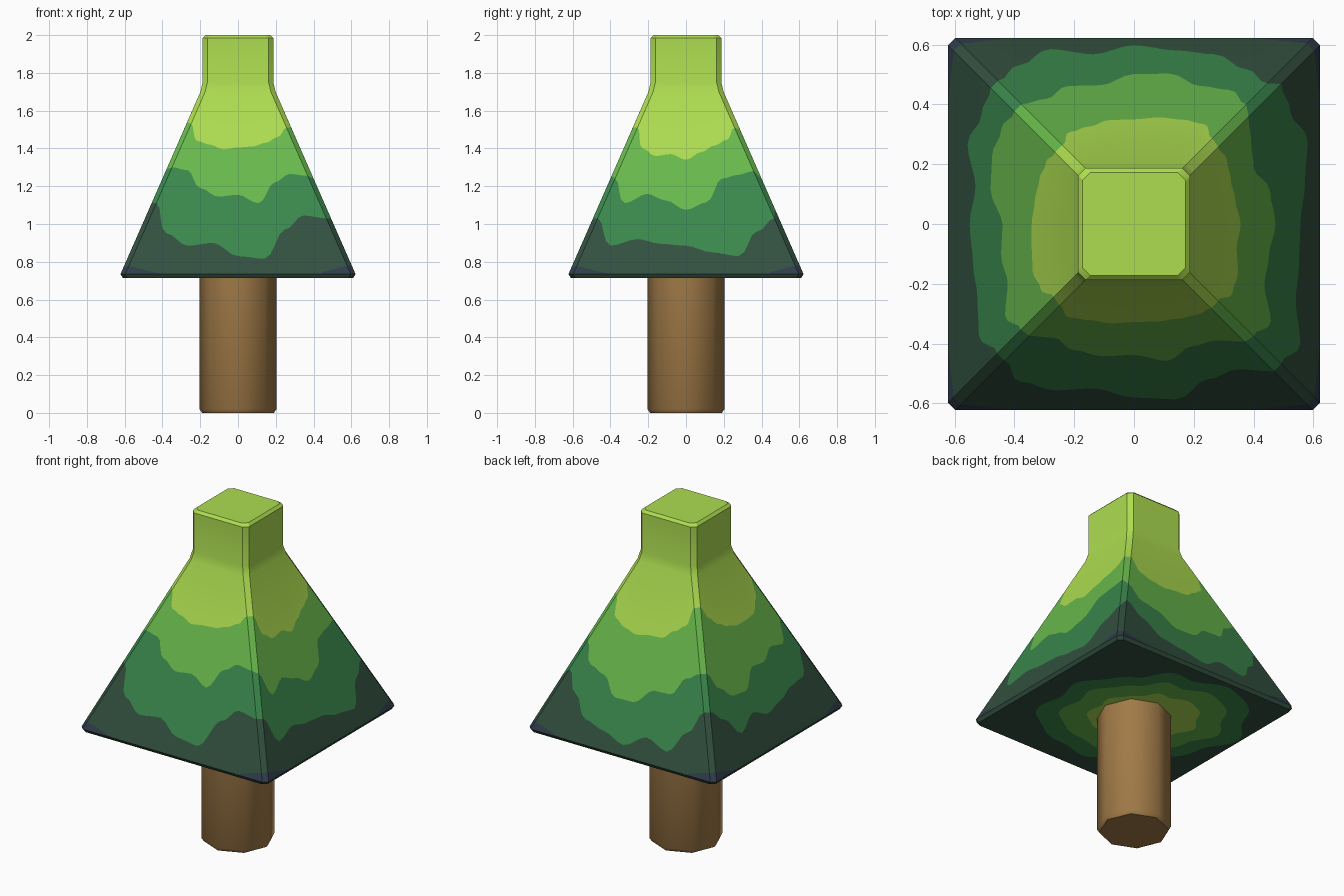
import bpy, bmesh, math

if "Cube" in bpy.data.objects:
    bpy.data.objects.remove(bpy.data.objects["Cube"])


def material(name, hexcode):
    def lin(c):
        return c / 12.92 if c <= 0.04045 else ((c + 0.055) / 1.055) ** 2.4
    m = bpy.data.materials.new(name)
    m.diffuse_color = [lin(int(hexcode[i:i + 2], 16) / 255) for i in (0, 2, 4)] + [1]
    m.use_nodes = True
    m.node_tree.nodes["Principled BSDF"].inputs["Base Color"].default_value = m.diffuse_color
    return m


def make_object(name, bm, mats, angle):
    bmesh.ops.recalc_face_normals(bm, faces=bm.faces)
    me = bpy.data.meshes.new(name)
    bm.to_mesh(me)
    bm.free()
    for m in mats:
        me.materials.append(m)
    ob = bpy.data.objects.new(name, me)
    bpy.context.collection.objects.link(ob)
    bpy.ops.object.select_all(action='DESELECT')
    ob.select_set(True)
    bpy.context.view_layer.objects.active = ob
    bpy.ops.object.shade_smooth_by_angle(angle=math.radians(angle))
    return ob


def loft(bm, rows, colour):
    """Skin closed loops of points; colour(row, column) gives the material."""
    loops = [[bm.verts.new(p) for p in row] for row in rows]
    n = len(loops[0])
    for r, (a, b) in enumerate(zip(loops, loops[1:])):
        for i in range(n):
            j = (i + 1) % n
            bm.faces.new((a[i], a[j], b[j], b[i])).material_index = colour(r, i)
    bm.faces.new(loops[0][::-1])
    bm.faces.new(loops[-1])


# Trunk: octagonal post with a small chamfer at the foot
bm = bmesh.new()
loft(bm, [[(r * math.cos(k * math.pi / 4), r * math.sin(k * math.pi / 4), z) for k in range(8)]
          for r, z in ((0.19, 0), (0.203, 0.02), (0.203, 0.73))], lambda r, i: 0)
make_object("trunk", bm, [material("bark brown", "A07A47")], 50)

# Foliage: chamfered square pyramid with a neck, cut along wavy colour borders
LIME, MID, GREEN, SLATE, NAVY = range(5)
leaf_mats = [material("lime green", "ADDD50"), material("leaf green", "68B94C"),
             material("forest green", "3A874C"), material("dark slate green", "32503F"),
             material("shadow navy", "303D4C")]

# Border heights along each side, corner to corner: front, right, back, left
green_edge = [[1.11, .95, .885, .90, .83, .816, .97, 1.045, 1.03],
              [1.03, .885, .92, .895, .885, .85, .83, .96, 1.03],
              [1.08, .97, .86, .83, .79, .86, .82, .94, 1.06],
              [1.06, .99, .884, .945, .90, .925, .96, .97, 1.11]]
mid_edge = [[1.30, 1.285, 1.19, 1.145, 1.155, 1.11, 1.22, 1.265, 1.255],
            [1.24, 1.11, 1.16, 1.125, 1.075, 1.115, 1.24, 1.26, 1.28],
            [1.24, 1.13, 1.10, 1.007, 1.01, 1.095, 1.10, 1.20, 1.24],
            [1.24, 1.14, 1.07, 1.06, 1.15, 1.14, 1.19, 1.17, 1.29]]
lime_edge = [[1.53, 1.44, 1.42, 1.395, 1.405, 1.41, 1.43, 1.46, 1.51],
             [1.51, 1.40, 1.36, 1.37, 1.34, 1.38, 1.415, 1.445, 1.51],
             [1.50, 1.39, 1.357, 1.34, 1.355, 1.36, 1.41, 1.45, 1.55],
             [1.55, 1.48, 1.43, 1.396, 1.373, 1.373, 1.38, 1.44, 1.54]]

STEPS, CHAMFER = 32, 0.025
columns = [(side, -1 + 2 * k / STEPS) for side in range(4) for k in range(STEPS + 1)]
normals = [(0, -1), (1, 0), (0, 1), (-1, 0)]


def on_side(side, s, h, z):
    nx, ny = normals[side]
    t = s * (h - CHAMFER)
    return (nx * h - ny * t, ny * h + nx * t, z)


def flat_row(h, z):
    return [on_side(side, s, h, z) for side, s in columns]


def slope_row(height):
    return [on_side(side, s, 0.62 - 0.439 * (height(side, s) - 0.74), height(side, s))
            for side, s in columns]


def border(table):
    def height(side, s):
        u = (s + 1) * 4
        k = min(int(u), 7)
        f = u - k
        f = f * f * (3 - 2 * f)
        return table[side][k] * (1 - f) + table[side][k + 1] * f
    return height


def under_ring(r):
    """Wavy ring on the underside, stretched along one diagonal."""
    ring = []
    for side, s in columns:
        x, y, _ = on_side(side, s, 0.6, 0)
        a = math.atan2(y, x)
        q = r * (1 - 0.12 * math.sin(2 * a) + 0.04 * math.sin(7 * a) + 0.03 * math.sin(11 * a + 1))
        ring.append((q * math.cos(a) - 0.04, q * math.sin(a) + 0.04, 0.715))
    return ring


rows = [under_ring(0.27), under_ring(0.40), under_ring(0.51),
        flat_row(0.61, 0.715), flat_row(0.622, 0.735),
        slope_row(lambda side, s: 0.739 + 0.13 * max(0, abs(s) - 0.7)),
        slope_row(border(green_edge)), slope_row(border(mid_edge)), slope_row(border(lime_edge)),
        flat_row(0.199, 1.70), flat_row(0.187, 1.75), flat_row(0.187, 1.985), flat_row(0.172, 2.0)]
bands = [MID, GREEN, SLATE, SLATE, NAVY, SLATE, GREEN, MID, LIME, LIME, LIME, LIME]


def band_colour(r, i):
    if bands[r] == NAVY and abs(columns[i][1]) < 0.7:
        return SLATE
    return bands[r]


bm = bmesh.new()
loft(bm, rows, band_colour)
make_object("foliage", bm, leaf_mats, 30)
